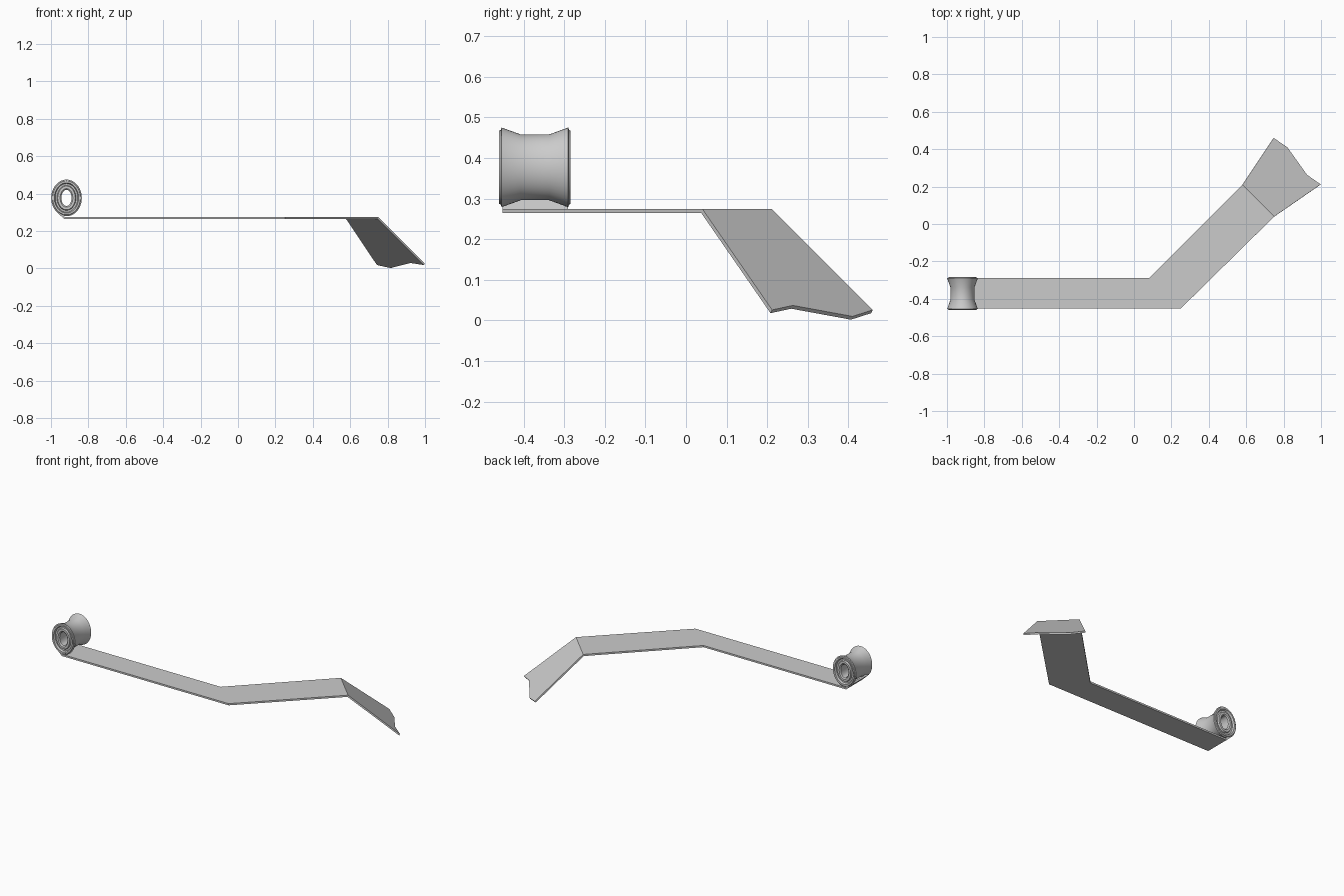
import bpy, bmesh
from math import cos, sin, pi, radians

if "Cube" in bpy.data.objects:
    bpy.data.objects.remove(bpy.data.objects["Cube"])


def make_object(name, verts, faces):
    mesh = bpy.data.meshes.new(name)
    mesh.from_pydata(verts, [], faces)
    bm = bmesh.new()
    bm.from_mesh(mesh)
    bmesh.ops.recalc_face_normals(bm, faces=bm.faces)
    bm.to_mesh(mesh)
    bm.free()
    obj = bpy.data.objects.new(name, mesh)
    bpy.context.collection.objects.link(obj)
    return obj


# Bent flat strap: upturned lip, long arm, diagonal arm, sloping notched tab
T = 0.275
top = [
    (-0.970, -0.452, 0.318), (-0.970, -0.29, 0.318),   # lip end
    (-0.925, -0.452, T), (-0.925, -0.29, T),           # lip fold
    (0.25, -0.452, T), (0.08, -0.29, T),               # elbow
    (0.75, 0.04, T), (0.58, 0.21, T),                  # tab fold
    (0.998, 0.212, 0.026), (0.925, 0.263, 0.037),      # notched end
    (0.82, 0.41, 0.010), (0.747, 0.46, 0.026),
]
drop = [(-0.008, 0, -0.008)] * 2 + [(-0.004, 0, -0.011)] * 2 \
    + [(0, 0, -0.011)] * 2 + [(-0.002, -0.002, -0.011)] * 2 \
    + [(-0.004, -0.004, -0.008)] * 4
bottom = [tuple(a + b for a, b in zip(p, d)) for p, d in zip(top, drop)]
n = len(top)
plates = [(0, 2, 3, 1), (2, 4, 5, 3), (4, 6, 7, 5), (6, 8, 9, 10, 11, 7)]
rim = [0, 2, 4, 6, 8, 9, 10, 11, 7, 5, 3, 1]
faces = plates + [tuple(i + n for i in reversed(f)) for f in plates]
for a, b in zip(rim, rim[1:] + rim[:1]):
    faces.append((a, a + n, b + n, b))
make_object("bent_strap", top + bottom, faces)

# Flared oval roller: half profile of (radius, distance from the middle)
half = [(0.081, 0.035), (0.098, 0.082), (0.092, 0.084), (0.090, 0.088),
        (0.081, 0.088), (0.076, 0.077), (0.067, 0.077), (0.063, 0.086),
        (0.050, 0.086), (0.043, 0.080)]
profile = half + [(r, -y) for r, y in reversed(half)]
SEG, P = 48, len(profile)
CX, CY, CZ = -0.917, -0.372, 0.377
verts, faces = [], []
for s in range(SEG):
    a = 2 * pi * s / SEG
    for r, y in profile:
        # narrower across than tall, with an even wall thickness
        verts.append((CX + (r - 0.016) * cos(a), CY + y, CZ + r * sin(a)))
for s in range(SEG):
    t = (s + 1) % SEG
    for i in range(P):
        j = (i + 1) % P
        faces.append((s * P + i, s * P + j, t * P + j, t * P + i))
roller = make_object("flared_roller", verts, faces)
bpy.context.view_layer.objects.active = roller
roller.select_set(True)
bpy.ops.object.shade_smooth_by_angle(angle=radians(25))
